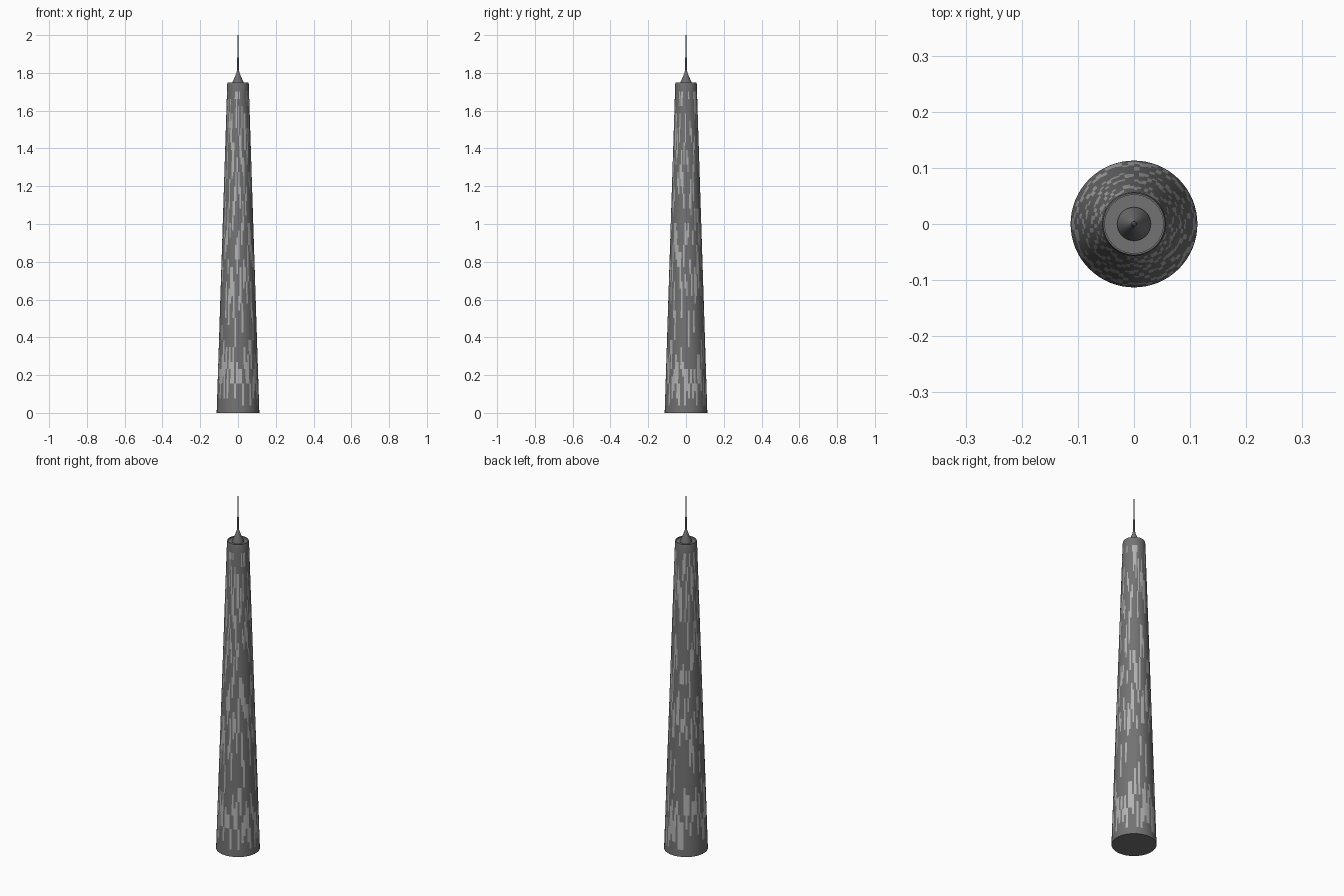
import bpy, bmesh, math, random

if "Cube" in bpy.data.objects:
    bpy.data.objects.remove(bpy.data.objects["Cube"])
random.seed(7)
SIDES = 32


def material(name, v):
    m = bpy.data.materials.new(name)
    m.diffuse_color = (v, v, v, 1)
    m.use_nodes = True
    m.node_tree.nodes["Principled BSDF"].inputs["Base Color"].default_value = m.diffuse_color
    return m


dark = material("dark_cladding", 0.17)
light = material("light_panel", 0.45)


def lathe(name, profile, sides, mats):
    """Revolve an (r, z) profile about z and close both ends."""
    bm = bmesh.new()
    rings = []
    for r, z in profile:
        rings.append([bm.verts.new((r * math.cos(2 * math.pi * i / sides),
                                    r * math.sin(2 * math.pi * i / sides), z))
                      for i in range(sides)])
    bands = []
    for a, b in zip(rings, rings[1:]):
        bands.append([bm.faces.new((a[i], a[(i + 1) % sides],
                                    b[(i + 1) % sides], b[i])) for i in range(sides)])
    bm.faces.new(rings[0][::-1])
    bm.faces.new(rings[-1])
    # broken vertical runs of lighter panels on the shaft
    if len(mats) > 1:
        for i in range(sides):
            z = random.randint(1, 6)
            while z < 44:
                run = random.randint(2, 5)
                for k in range(z, min(z + run, 44)):
                    bands[k][i].material_index = 1
                z += run + random.randint(4, 13)
    me = bpy.data.meshes.new(name)
    bm.to_mesh(me)
    bm.free()
    for m in mats:
        me.materials.append(m)
    ob = bpy.data.objects.new(name, me)
    bpy.context.collection.objects.link(ob)
    bpy.ops.object.select_all(action='DESELECT')
    ob.select_set(True)
    bpy.context.view_layer.objects.active = ob
    bpy.ops.object.shade_smooth_by_angle(angle=math.radians(30))
    return ob


# tapered shaft with floor bands, then a shallow parapet around the roof
N = 45
shaft = [(0.113 + (0.057 - 0.113) * k / N, 1.74 * k / N) for k in range(N + 1)]
shaft += [(0.055, 1.75), (0.052, 1.75), (0.052, 1.742)]
lathe("tower_shaft", shaft, SIDES * 2, [dark, light])

# roof cone
lathe("roof_cone", [(0.030, 1.74), (0.030, 1.748), (0.008, 1.80), (0.005, 1.815)], 32, [dark])

# stepped mast
lathe("mast", [(0.005, 1.80), (0.0045, 1.88), (0.0025, 1.885), (0.0015, 2.0)], 12, [dark])
